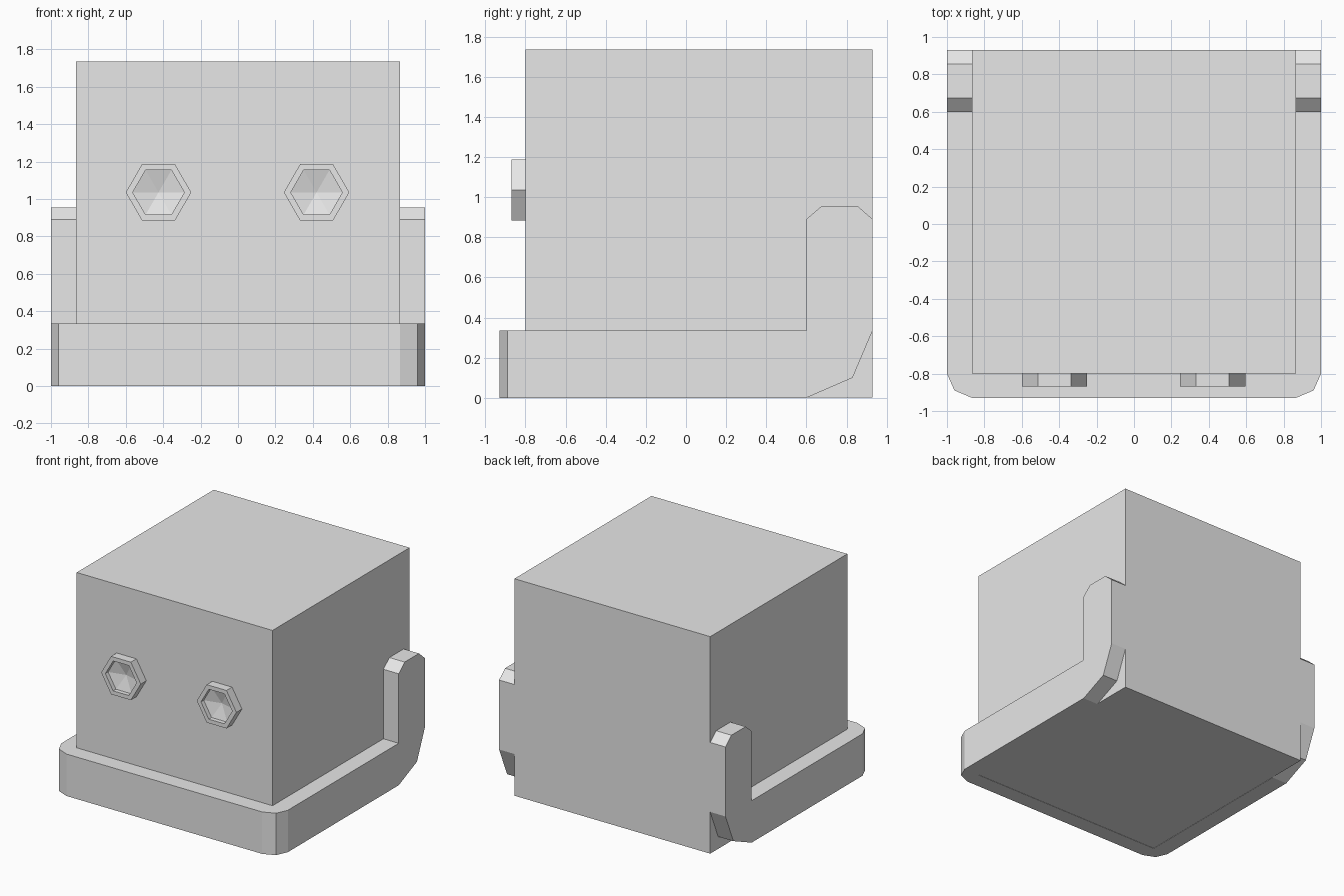
import bpy
import bmesh
from math import cos, sin, pi
from mathutils import Vector

if "Cube" in bpy.data.objects:
    bpy.data.objects.remove(bpy.data.objects["Cube"], do_unlink=True)

grey = bpy.data.materials.new("light_grey")
grey.use_nodes = True
grey.diffuse_color = (0.8, 0.8, 0.8, 1)
grey.node_tree.nodes["Principled BSDF"].inputs["Base Color"].default_value = (0.8, 0.8, 0.8, 1)


def finish(name, bm):
    """Turn a bmesh into a flat-shaded grey object."""
    bmesh.ops.recalc_face_normals(bm, faces=bm.faces)
    mesh = bpy.data.meshes.new(name)
    bm.to_mesh(mesh)
    bm.free()
    mesh.materials.append(grey)
    obj = bpy.data.objects.new(name, mesh)
    bpy.context.collection.objects.link(obj)
    return obj


def prism(name, outline, offset):
    """Extrude a closed outline along an offset."""
    bm = bmesh.new()
    face = bm.faces.new([bm.verts.new(p) for p in outline])
    new = bmesh.ops.extrude_face_region(bm, geom=[face], use_keep_orig=True)["geom"]
    bmesh.ops.translate(bm, vec=Vector(offset),
                        verts=[v for v in new if isinstance(v, bmesh.types.BMVert)])
    return finish(name, bm)


# Cube body
W, FRONT, BACK, TOP = 0.865, -0.8, 0.93, 1.735
prism("body", [(-W, FRONT, 0.002), (W, FRONT, 0.002), (W, BACK, 0.002), (-W, BACK, 0.002)],
      (0, 0, TOP - 0.002))

# Front bumper with chamfered corners
corner = [(1, FRONT), (0.96, -0.89), (W, -0.93)]
plan = corner + [(-x, y) for x, y in reversed(corner)]
prism("front_bumper", [(x, y, 0) for x, y in plan], (0, 0, 0.335))

# Side arms, low along the body and rising at the back
arm = [(FRONT, 0), (0.6, 0), (0.83, 0.1), (BACK, 0.335), (BACK, 0.89), (0.855, 0.955),
       (0.675, 0.955), (0.6, 0.89), (0.6, 0.335), (FRONT, 0.335)]
for side, name in ((1, "left_arm"), (-1, "right_arm")):
    prism(name, [(side * W, y, z) for y, z in arm], (side * (1 - W), 0, 0))


# Hexagonal eyes: raised rim around a shallow conical dish
def eye(name, cx):
    bm = bmesh.new()
    rings = []
    for radius, y in ((0.175, FRONT), (0.175, -0.87), (0.138, -0.87), (0.138, -0.835)):
        rings.append([bm.verts.new((cx + radius * cos(i * pi / 3), y, 1.035 + radius * sin(i * pi / 3)))
                      for i in range(6)])
    apex = bm.verts.new((cx, FRONT - 0.002, 1.035))
    for i in range(6):
        j = (i + 1) % 6
        for a, b in zip(rings, rings[1:]):
            bm.faces.new((a[i], a[j], b[j], b[i]))
        bm.faces.new((rings[-1][i], rings[-1][j], apex))
    bm.faces.new(rings[0])
    return finish(name, bm)


eye("left_eye", 0.42)
eye("right_eye", -0.425)
